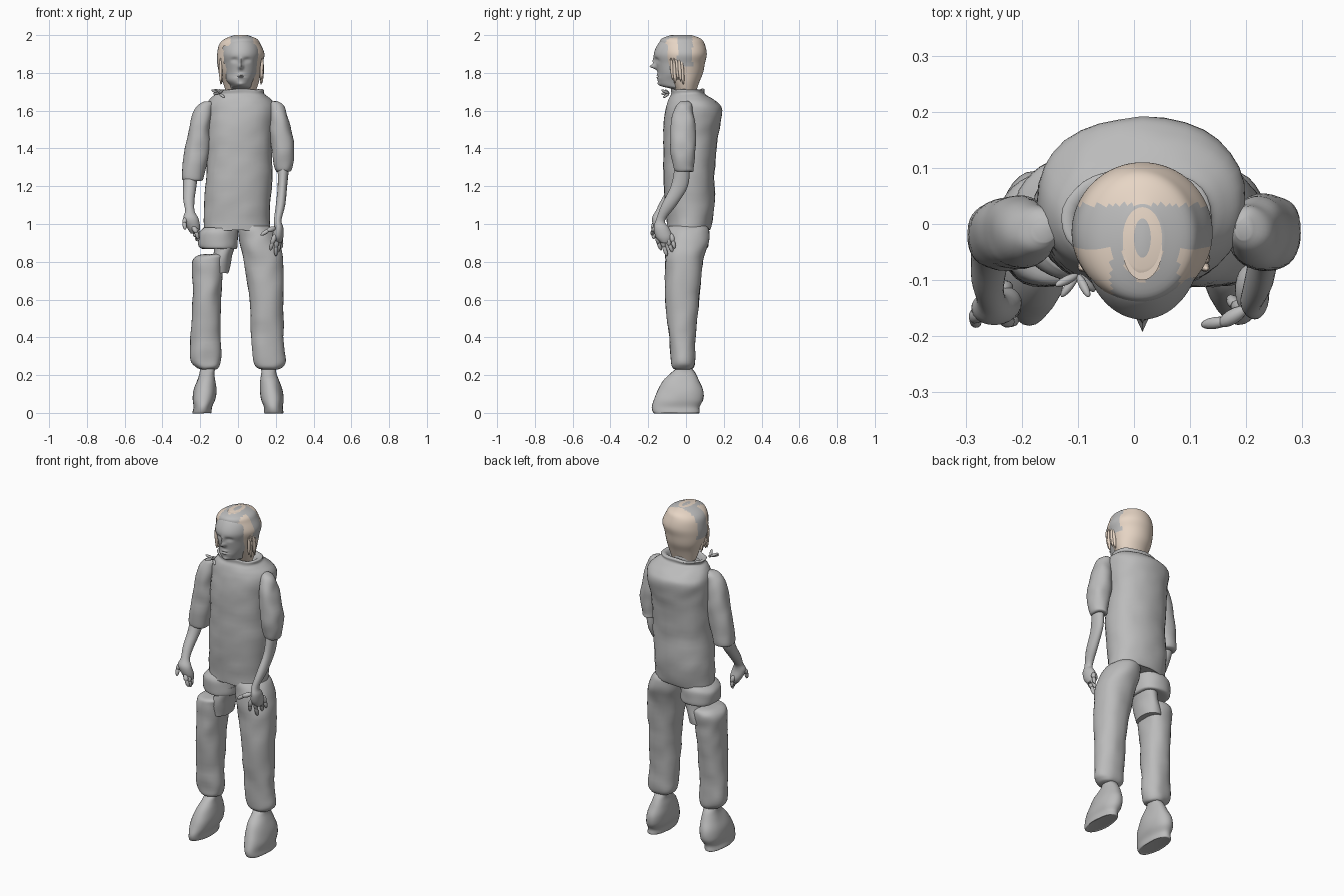
import bpy, bmesh, math, random
from mathutils import Vector, noise

random.seed(4)
default = bpy.data.objects.get("Cube")
if default:
    bpy.data.objects.remove(default, do_unlink=True)


def make_material(name, colour):
    mat = bpy.data.materials.new(name)
    mat.use_nodes = True
    mat.diffuse_color = colour
    node = next(n for n in mat.node_tree.nodes if n.type == 'BSDF_PRINCIPLED')
    node.inputs["Base Color"].default_value = colour
    return mat


grey = make_material("plain grey", (0.5, 0.5, 0.5, 1))
beige = make_material("pale beige", (0.8, 0.67, 0.56, 1))


def finish(name, bm, materials, sharp=60):
    bmesh.ops.recalc_face_normals(bm, faces=bm.faces)
    mesh = bpy.data.meshes.new(name)
    bm.to_mesh(mesh)
    bm.free()
    for mat in materials:
        mesh.materials.append(mat)
    obj = bpy.data.objects.new(name, mesh)
    bpy.context.collection.objects.link(obj)
    bpy.ops.object.select_all(action='DESELECT')
    bpy.context.view_layer.objects.active = obj
    obj.select_set(True)
    bpy.ops.object.shade_smooth_by_angle(angle=math.radians(sharp))
    return obj


def spline(a, b, c, d, t):
    """Smooth value between b and c."""
    return b + t / 2 * (c - a + t * (2*a - 5*b + 4*c - d + t * (3*(b - c) + d - a)))


def loft(rings, sides=28, steps=4, power=2.0, crumple=0.0):
    """Skin stacked sections (height, left, right, front, back), in hundredths."""
    bm = bmesh.new()
    sections = []
    last = len(rings) - 1
    for i in range(last):
        quad = [rings[max(0, min(last, i + k))] for k in (-1, 0, 1, 2)]
        for s in range(steps):
            sections.append([spline(*v, s / steps) for v in zip(*quad)])
    sections.append(rings[-1])
    loops = []
    for z, left, right, front, back in sections:
        loop = []
        for k in range(sides):
            a = math.tau * k / sides
            c, s = math.cos(a), math.sin(a)
            c = math.copysign(abs(c) ** (2 / power), c)
            s = math.copysign(abs(s) ** (2 / power), s)
            p = Vector(((left + right + c * (right - left)) / 2,
                        (front + back + s * (back - front)) / 2, z)) / 100
            p += noise.noise_vector(p * 14) * crumple
            loop.append(bm.verts.new(p))
        loops.append(loop)
    for low, high in zip(loops, loops[1:]):
        for k in range(sides):
            j = (k + 1) % sides
            bm.faces.new((low[k], low[j], high[j], high[k]))
    bm.faces.new(loops[0][::-1])
    bm.faces.new(loops[-1])
    return bm


def cloth(name, rings, power=2.2, crumple=0.006):
    return finish(name, loft(rings, 32, 5, power, crumple), [grey])


def add_ellipsoid(bm, start, end, radius):
    """Rounded stick between two points, in hundredths."""
    a, b = Vector(start) / 100, Vector(end) / 100
    axis = b - a
    new = bmesh.ops.create_uvsphere(bm, u_segments=10, v_segments=8, radius=1)["verts"]
    turn = axis.to_track_quat('Z', 'Y')
    for v in new:
        v.co = turn @ Vector((v.co.x * radius / 100, v.co.y * radius / 100,
                              v.co.z * axis.length / 2)) + (a + b) / 2


# Shirt with raised collar
cloth("shirt", [
    (97, -18, 17, -10, 12), (98, -18, 17, -10, 13), (110, -18, 17, -11, 15),
    (125, -17, 18, -12, 15), (140, -17, 18, -12, 16), (152, -17, 19, -12, 18),
    (160, -17, 20, -11, 19), (164, -16, 19, -10, 17), (167, -14, 16, -9, 13),
    (169, -12, 14, -8, 10), (171, -13, 14, -8, 10), (171, -11, 12, -7, 8),
    (168, -8, 10, -6, 6)])

# Torn collar scrap
bm = bmesh.new()
for tip in ((-14, -11, 171), (-13, -13, 169), (-8, -13, 171), (-7, -12, 167)):
    add_ellipsoid(bm, (-10, -9, 169), tip, 0.8)
finish("collar_scrap", bm, [grey])

# Hips and trouser legs
cloth("right_hip", [(87, -14, -4, -6, 8), (87, -19, -1, -9, 11), (89, -21, 0, -10, 12),
                    (95, -21, 0, -10, 12), (98, -18, 0, -9, 11)])
cloth("right_hip_joint", [(74, -17, -5, -8, 8), (84, -13, -3, -9, 9), (92, -12, 0, -8, 9)])
cloth("right_trouser_leg", [
    (23, -19, -12, -4, 2), (24, -22, -10, -7, 4), (28, -25, -9, -8, 5),
    (40, -25, -9, -9, 5), (60, -24, -9, -11, 7), (72, -24, -8, -11, 8),
    (80, -24, -7, -11, 9), (83, -22, -6, -10, 8), (84, -18, -8, -6, 5)])
cloth("left_trouser_leg", [
    (23, 13, 21, -4, 2), (24, 10, 23, -7, 4), (28, 8, 25, -8, 5),
    (40, 7, 24, -9, 5), (60, 6, 24, -11, 7), (80, 3, 24, -11, 9),
    (90, 1, 22, -11, 12), (96, 0, 19, -10, 12), (99, 0, 16, -9, 11)])

# Shoes
for name, shift, lean in (("right_shoe", -17, -1), ("left_shoe", 17, 1)):
    rows = [(0, -4, 4, -15, 5), (0, -5, 5, -17, 7), (3, -5, 5, -18, 7),
            (7, -6, 6, -17, 9), (12, -6, 6, -15, 9), (17, -5, 5, -12, 7),
            (21, -4, 4, -8, 5), (24, -4, 4, -5, 3), (27, -4, 4, -5, 3)]
    shoe = [(z, a + shift + lean * (2 - z / 8), b + shift + lean * (2 - z / 8), f, r)
            for z, a, b, f, r in rows]
    cloth(name, shoe, crumple=0.003)

# Sleeves
cloth("left_sleeve", [
    (128, 21, 26, -4, 1), (128, 20, 28, -6, 4), (131, 19, 29, -7, 4),
    (140, 18, 30, -8, 5), (150, 17, 28, -8, 5), (158, 17, 26, -7, 4),
    (163, 17, 24, -5, 3), (165, 18, 21, -3, 1)])
cloth("right_sleeve", [
    (123, -27, -22, -5, 0), (123, -29, -19, -7, 3), (126, -30, -18, -8, 4),
    (140, -28, -15, -8, 5), (150, -26, -15, -8, 5), (158, -24, -14, -7, 4),
    (163, -21, -13, -5, 3), (165, -18, -14, -3, 1)])

# Forearms running into the palms
finish("left_forearm", loft([
    (90, 20, 23, -13, -9), (93, 18, 24, -16, -7), (98, 19, 24, -17, -9),
    (102, 19, 23, -16, -11), (110, 20, 25, -13, -5), (120, 21, 26, -8, 1),
    (130, 21, 27, -6, 2)]), [grey])
finish("right_forearm", loft([
    (95, -25, -21, -15, -12), (98, -27, -20, -17, -11), (103, -29, -21, -18, -12),
    (107, -28, -23, -16, -11), (113, -29, -23, -13, -6), (120, -29, -22, -9, -1),
    (128, -29, -21, -6, 2)]), [grey])

# Fingers: knuckle, bend, tip
hands = {
    "left_fingers": [((20, -15, 98), (16, -18, 97), (12, -18, 94)),
                     ((20, -15, 95), (18, -15, 90), (17, -13, 86)),
                     ((21, -13, 94), (20, -12, 88), (20, -10, 83)),
                     ((22, -10, 94), (22, -9, 89), (21, -7, 85)),
                     ((22, -8, 95), (23, -7, 91), (23, -6, 87))],
    "right_fingers": [((-27, -15, 104), (-29, -17, 101), (-28, -18, 97)),
                      ((-24, -16, 99), (-22, -18, 96), (-21, -17, 92)),
                      ((-23, -15, 99), (-21, -16, 95), (-21, -15, 91)),
                      ((-23, -13, 99), (-21, -13, 95), (-22, -13, 91)),
                      ((-24, -12, 100), (-22, -11, 96), (-23, -11, 93))]}
for name, fingers in hands.items():
    bm = bmesh.new()
    for knuckle, bend, tip in fingers:
        add_ellipsoid(bm, knuckle, Vector(bend).lerp(tip, 0.2), 1.4)
        add_ellipsoid(bm, Vector(bend).lerp(knuckle, 0.25), tip, 1.1)
    finish(name, bm, [grey])

# Head, with the face pushed in and out by soft bumps
bm = loft([
    (165, -5, 7, -6, 6), (171, -5, 7, -7, 6), (173, -4, 7, -13, 5),
    (176, -6, 8, -15, 5), (180, -7, 10, -15, 7), (185, -8, 11, -16, 9),
    (190, -9, 12, -17, 10), (195, -8, 11, -15, 9), (198, -5, 8, -12, 7),
    (200, 0, 3, -6, 1)], 72, 7)
bumps = [(0, 1.833, .010, .012, -.034), (0, 1.86, .008, .02, -.014),
         (.033, 1.868, .016, .010, .014), (-.033, 1.868, .016, .010, .014),
         (.033, 1.866, .009, .005, -.007), (-.033, 1.866, .009, .005, -.007),
         (0, 1.79, .02, .004, -.008), (0, 1.775, .018, .004, -.008),
         (0, 1.782, .022, .002, .004), (0, 1.74, .018, .01, -.008)]
for v in bm.verts:
    if v.co.y < -.06:
        v.co.y += sum(depth * math.exp(-((v.co.x - .015 - x) / sx) ** 2
                                       - ((v.co.z - z) / sz) ** 2)
                      for x, z, sx, sz, depth in bumps)
finish("head", bm, [grey])

# Hair cap, open over the face, with a grey band and fringe
bm = loft([
    (169, -6, 9, -5, 5), (175, -8, 11, -8, 7), (180, -10, 12, -11, 9),
    (185, -11, 13, -13, 10), (190, -11, 14, -14, 11), (195, -10, 12, -14, 10),
    (198, -7, 10, -13, 8), (200, -2, 5, -8, 3)], 64, 6)
front = [f for f in bm.faces
         if f.calc_center_median().y < -.1 and f.calc_center_median().z < 1.94]
bmesh.ops.delete(bm, geom=front, context='FACES')
for f in bm.faces:
    x, y, z = f.calc_center_median()
    band = z > 1.83 and -.045 < y < .035
    fringe = -.04 < x < .08 and y < .035 and z > 1.93
    crown = ((x - .015) / .035) ** 2 + ((y + .045) / .055) ** 2 < 1
    f.material_index = 1 if (band or fringe) and not crown else 0
finish("hair", bm, [beige, grey])

# Crown patch
bm = bmesh.new()
bmesh.ops.create_circle(bm, cap_ends=True, segments=32, radius=1)
for v in bm.verts:
    v.co = Vector((.015 + v.co.x * .035, -.045 + v.co.y * .055, 2.0))
    v.co.z -= .12 * max(0, abs(v.co.y + .025) - .05)
finish("crown_patch", bm, [beige])

# Loose strands beside the cheeks
bm = bmesh.new()
for side in (-1, 1):
    for k in range(5):
        x, y = 1.5 + side * (10.5 + random.random()), -8 + 1.4 * k
        add_ellipsoid(bm, (x, y, 188), (x - side * random.random(), y + 1, 173 + 4 * random.random()), 0.9)
finish("loose_strands", bm, [beige])
